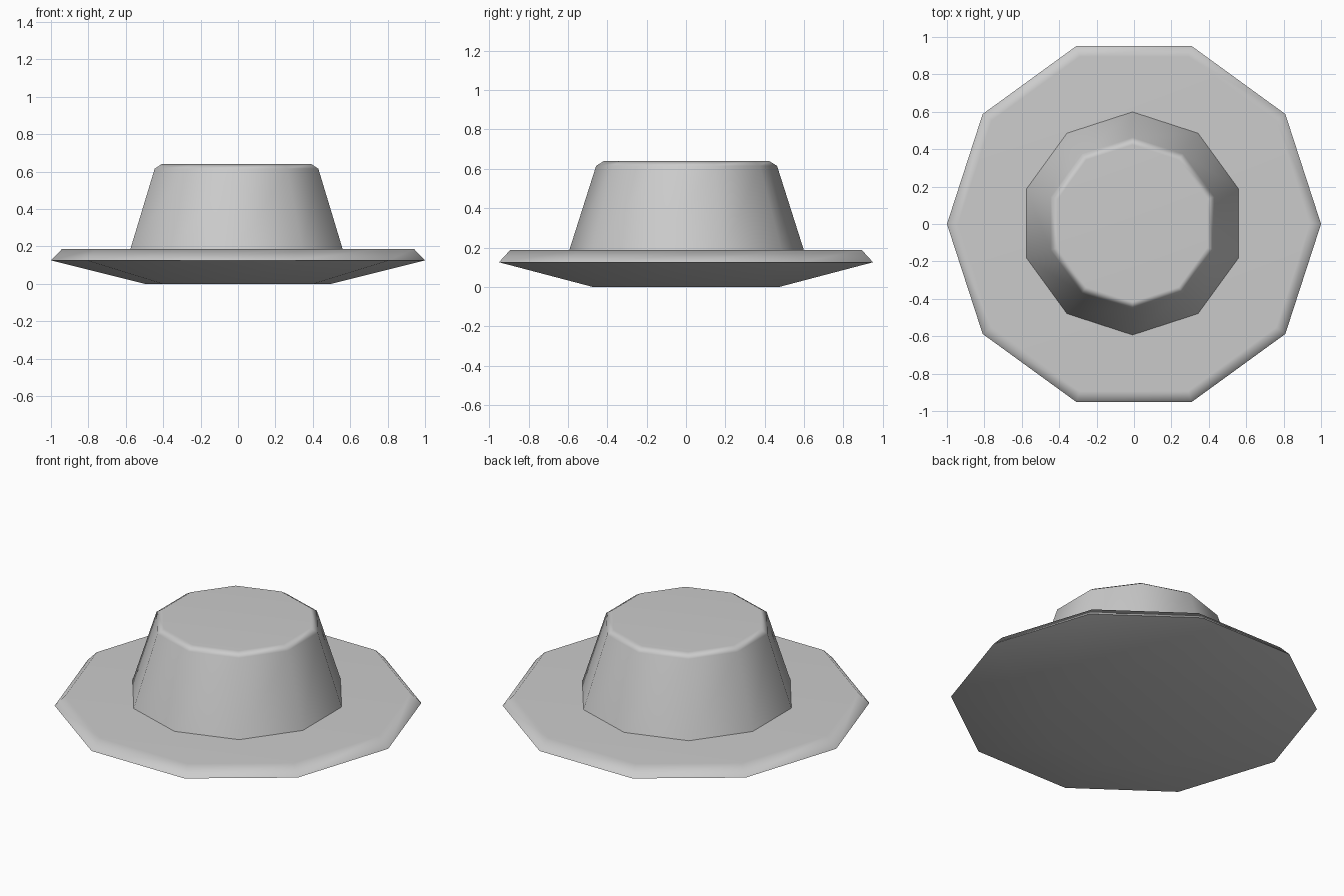
import bpy
import bmesh
from math import cos, sin, radians, tau

cube = bpy.data.objects.get("Cube")
if cube:
    bpy.data.objects.remove(cube, do_unlink=True)

SIDES = 10

grey = bpy.data.materials.new("light grey")
grey.use_nodes = True
COLOUR = (0.6, 0.6, 0.6, 1)
grey.diffuse_color = COLOUR
grey.node_tree.nodes["Principled BSDF"].inputs["Base Color"].default_value = COLOUR


def lathe(name, profile, turn, location):
    """Capped ten-sided solid from (radius, height) rings, bottom to top."""
    bm = bmesh.new()
    rings = [[bm.verts.new((r * cos(turn + tau * i / SIDES),
                            r * sin(turn + tau * i / SIDES), z))
              for i in range(SIDES)] for r, z in profile]
    for low, high in zip(rings, rings[1:]):
        for i in range(SIDES):
            j = (i + 1) % SIDES
            bm.faces.new((low[i], low[j], high[j], high[i]))
    bm.faces.new(rings[0][::-1])
    bm.faces.new(rings[-1])
    mesh = bpy.data.meshes.new(name)
    bm.to_mesh(mesh)
    bm.free()
    mesh.materials.append(grey)
    obj = bpy.data.objects.new(name, mesh)
    obj.location = location
    bpy.context.collection.objects.link(obj)
    bpy.ops.object.select_all(action="DESELECT")
    obj.select_set(True)
    bpy.context.view_layer.objects.active = obj
    bpy.ops.object.shade_smooth_by_angle(angle=radians(60))
    # Keep the broad caps flat and the narrow bevels soft
    obj.modifiers.new("Weighted Normals", "WEIGHTED_NORMAL").keep_sharp = True
    return obj


# Wide plate with a sloping underside and a bevelled rim
lathe("brim", [(0.5, 0), (1, 0.125), (0.94, 0.187)], 0, (0, 0, 0))

# Tapered crown with a soft top edge, its corners facing front and back
lathe("crown", [(0.6, 0.175), (0.46, 0.615), (0.42, 0.64)],
      radians(90), (-0.008, 0.003, 0))
